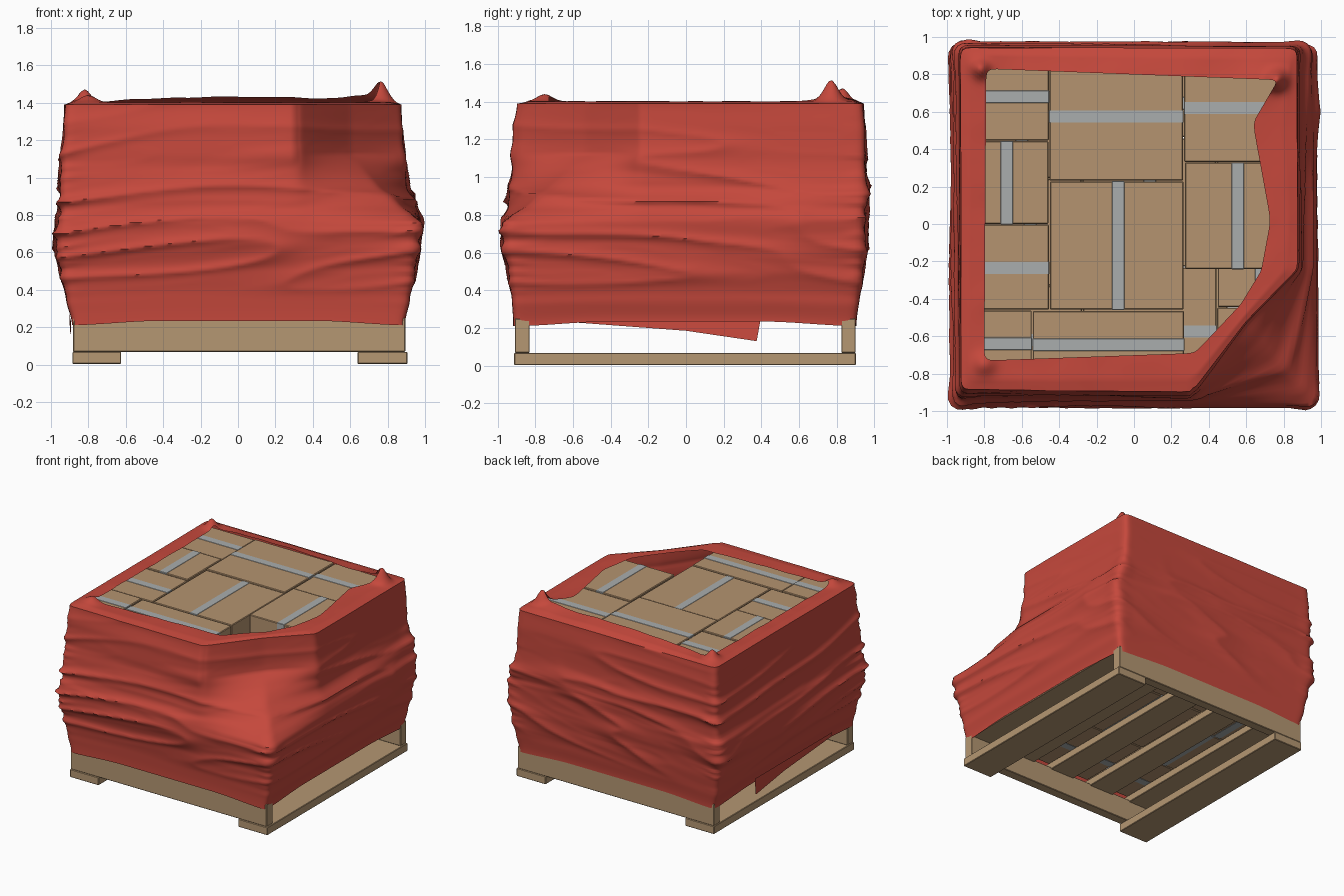
import bpy, bmesh, math
from mathutils import Vector, noise

if "Cube" in bpy.data.objects:
    bpy.data.objects.remove(bpy.data.objects["Cube"])


def material(name, color):
    m = bpy.data.materials.new(name)
    m.diffuse_color = (*color, 1)
    m.use_nodes = True
    m.node_tree.nodes["Principled BSDF"].inputs["Base Color"].default_value = m.diffuse_color
    return m


CARD = material("cardboard", (0.46, 0.295, 0.16))
WOOD = material("wood", (0.46, 0.31, 0.17))
TAPE = material("tape", (0.40, 0.42, 0.42))
FILM = material("red_film", (0.56, 0.065, 0.045))


def add_mesh(name, bm, mat):
    me = bpy.data.meshes.new(name)
    bm.to_mesh(me)
    bm.free()
    me.materials.append(mat)
    ob = bpy.data.objects.new(name, me)
    bpy.context.collection.objects.link(ob)
    return ob


def block(name, x0, x1, y0, y1, z0, z1, mat, bevel=0.004):
    bm = bmesh.new()
    bmesh.ops.create_cube(bm, size=1)
    for v in bm.verts:
        v.co = Vector((x0 + (v.co.x + .5) * (x1 - x0),
                       y0 + (v.co.y + .5) * (y1 - y0),
                       z0 + (v.co.z + .5) * (z1 - z0)))
    bmesh.ops.bevel(bm, geom=bm.edges[:], offset=bevel, segments=1, affect='EDGES')
    return add_mesh(name, bm, mat)


def smooth(a, b, t):
    t = min(1, max(0, (t - a) / (b - a)))
    return t * t * (3 - 2 * t)


# pallet: two runners along y, two stringers along x, deck boards along y
for side, x0, x1 in (("left", -.885, -.625), ("right", .64, .905)):
    block("pallet_runner_" + side, x0, x1, -.912, .902, .003, .068, WOOD)
for side, y0, y1 in (("front", -.908, -.83), ("back", .825, .90)):
    block("pallet_stringer_" + side, -.882, .895, y0, y1, .068, .25, WOOD)
for i in range(5):
    x = -.76 + i * .383
    block(f"pallet_deck_board_{i + 1}", x - .11, x + .11, -.89, .88, .235, .295, WOOD)

# cartons: x0, x1, y0, y1, tape direction, tape centre
LAYOUT = [(-.87, -.455, .447, .87, 'x', .68), (-.452, .262, .232, .87, 'x', .575),
          (.268, .85, .332, .87, 'x', .62), (-.87, -.458, .0, .443, 'y', -.68),
          (-.448, .265, -.458, .228, 'y', -.085), (.272, .85, -.24, .328, 'y', .555),
          (-.87, -.455, -.458, -.004, 'x', -.235), (-.87, -.547, -.86, -.462, 'x', -.64),
          (-.541, .268, -.86, -.466, 'x', -.645), (.298, .85, -.86, -.246, 'y', .60)]


def carton(name, box, z0, z1):
    x0, x1, y0, y1, axis, c = box
    block("carton_" + name, x0, x1, y0, y1, z0, z1, CARD, .005)
    e, w = .002, .034
    if axis == 'x':
        y0, y1, x0, x1 = c - w, c + w, x0 - e, x1 + e
    else:
        x0, x1, y0, y1 = c - w, c + w, y0 - e, y1 + e
    block("tape_" + name, x0, x1, y0, y1, z0 - e, z1 + e, TAPE, .003)


for i, box in enumerate(LAYOUT):    # lower layer is turned half round so the joints are staggered
    x0, x1, y0, y1, axis, c = box
    turned = (-x1 - .01, -x0 - .01, -y1, -y0, axis, -c)
    carton(f"lower_{i + 1}", turned, .298, .83)
    if i < 9:                       # the front right carton of the top layer is missing
        carton(f"upper_{i + 1}", box, .835, 1.38 + .006 * (i % 2))

# stretch film: z, left, right, front, back
PROFILE = [(.21, -.888, .893, -.918, .905), (.35, -.915, .915, -.92, .915),
           (.50, -.935, .935, -.93, .925), (.65, -.96, .95, -.955, .935),
           (.76, -.95, .965, -.955, .94), (.86, -.945, .94, -.94, .95),
           (.96, -.945, .90, -.925, .955), (1.10, -.94, .885, -.91, .95),
           (1.25, -.93, .878, -.905, .95), (1.39, -.925, .872, -.885, .94)]
COUNTS = (60, 28, 32, 16, 20, 20, 80, 80)


def extents(z):
    for a, b in zip(PROFILE, PROFILE[1:]):
        if z <= b[0]:
            t = smooth(a[0], b[0], z)
            return [p + (q - p) * t for p, q in zip(a[1:], b[1:])]
    return PROFILE[-1][1:]


def ring(corners, rounding):
    pts = []
    for k, n in enumerate(COUNTS):
        a, b = Vector(corners[k]), Vector(corners[(k + 1) % len(COUNTS)])
        pts += [a.lerp(b, i / n) for i in range(n)]
    n = len(pts)
    for _ in range(rounding):
        pts = [(pts[i - 1] + pts[i] * 2 + pts[(i + 1) % n]) / 4 for i in range(n)]
    return pts


def outline(z):
    xl, xr, yf, yb = extents(z)
    c = min(1, max(0, (z - .76) / .36))     # film slopes in over the missing carton
    mid = Vector((xr, yf)).lerp(Vector(((.32 + xr) / 2, -.525)), c)
    return ring([(xl, yf), (.32, yf), mid, (xr, -.24), (xr, .05), (xr, .5), (xr, yb), (xl, yb)], 4)


def wrinkle(p, z, i):
    q = z - .10 * p.x + .05 * p.y
    fold = 1 - 2.6 * abs(noise.noise(Vector((p.x * .8, p.y * .8, q * 5.5))))
    fine = 1 - 3.5 * abs(noise.noise(Vector((p.x * 2 + 7, p.y * 2, q * 12))))
    corner = smooth(.78, .95, min(abs(p.x), abs(p.y)))
    env = smooth(.28, .6, z) * (1 - .8 * smooth(.95, 1.34, z))
    d = env * (max(0, fold) ** 2 * (.022 + .006 * corner) + max(0, fine) * (.002 + .011 * corner))
    edge = .80 + .10 * noise.noise(Vector((p.x * .8, p.y * .8, 3)))
    d += .009 * (1 - smooth(edge - .01, edge + .03, z)) * smooth(.24, .5, z)   # lower wrap
    if i < COUNTS[0]:               # overlapping end of the upper wrap
        d += .012 * smooth(1.04, 1.12, z) * smooth(-.9, .3, p.x)
    return d


rows = []
LEVELS = 84
for j in range(LEVELS + 1):
    t = j / LEVELS
    z = .21 + 1.18 * t
    pts = outline(z)
    n = len(pts)
    row = []
    for i, p in enumerate(pts):
        tan = (pts[(i + 1) % n] - pts[i - 1]).normalized()
        d = wrinkle(p, z, i)
        sag = .024 * (1 - t) ** 6 * (1 - smooth(.4, .92, min(abs(p.x), abs(p.y))))
        row.append(Vector((p.x + tan.y * d, p.y - tan.x * d, z + sag)))
    rows.append(row)

# folded-over rim with raised corner tufts: x, y, height, spread
TUFTS = [(-.82, .83, .07, .032), (.765, .77, .10, .035), (-.80, -.75, .04, .04),
         (.66, .76, .03, .07)]
inner = ring([(-.80, -.73), (.325, -.69), (.57, -.43), (.68, -.25), (.73, .02),
              (.635, .54), (.77, .77), (-.79, .83)], 5)
top = rows[-1]
RIM = 12
for j in range(1, RIM + 1):
    t = j / RIM
    row = []
    for o, q in zip(top, inner):
        p = o.to_2d().lerp(q, t)
        z = 1.39 + .012 * min(1, t * 3) + .006 * t * noise.noise(Vector((p.x * 6, p.y * 6, 1)))
        if p.y > .7:
            z += .03 * t * max(0, 1 - p.x * p.x / .6)
        for x, y, h, s in TUFTS:
            z += h * math.exp(-((p.x - x) ** 2 + (p.y - y) ** 2) / (2 * s * s))
        row.append(Vector((p.x, p.y, z)))
    rows.append(row)

bm = bmesh.new()
grid = [[bm.verts.new(p) for p in row] for row in rows]
for a, b in zip(grid, grid[1:]):
    for i in range(len(a)):
        k = (i + 1) % len(a)
        bm.faces.new((a[i], a[k], b[k], b[i]))
film = add_mesh("stretch_film", bm, FILM)

# loose film tail hanging below the left side
bm = bmesh.new()
bm.faces.new([bm.verts.new(p) for p in
              ((-.893, -.60, .23), (-.903, -.60, .27), (-.903, .40, .27), (-.895, .375, .13),
               (-.894, .0, .185))])
add_mesh("film_tail", bm, FILM)

# smooth shading on the film only
bpy.ops.object.select_all(action='DESELECT')
film.select_set(True)
bpy.context.view_layer.objects.active = film
bpy.ops.object.shade_smooth_by_angle(angle=math.radians(60))
